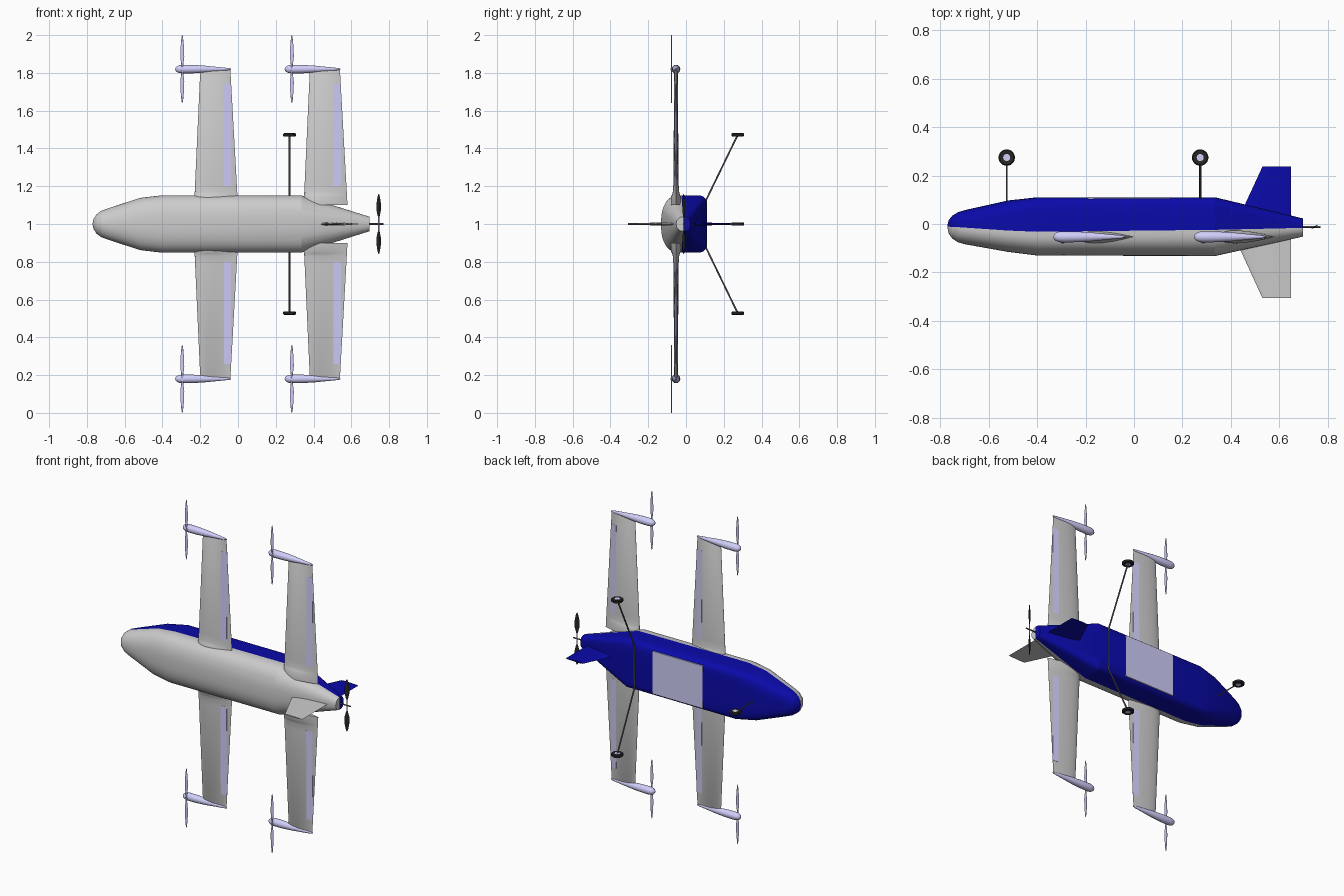
import bpy, bmesh, math
from mathutils import Vector

if "Cube" in bpy.data.objects:
    bpy.data.objects.remove(bpy.data.objects["Cube"])


def material(name, r, g, b):
    m = bpy.data.materials.new(name)
    m.diffuse_color = (r, g, b, 1)
    m.use_nodes = True
    m.node_tree.nodes["Principled BSDF"].inputs["Base Color"].default_value = m.diffuse_color
    return m


BLUE = material("blue", 0.003, 0.003, 0.4)
LILAC = material("lilac", 0.63, 0.62, 0.95)
BLACK = material("black", 0.02, 0.02, 0.02)
DARK = material("dark_grey", 0.12, 0.12, 0.13)


def loft(name, rings, mat=None, closed=True, caps=(True, True), angle=30):
    """Skin a list of equally long point rings."""
    bm = bmesh.new()
    vs = [[bm.verts.new(p) for p in ring] for ring in rings]
    n = len(rings[0])
    for a, b in zip(vs, vs[1:]):
        for i in range(n if closed else n - 1):
            j = (i + 1) % n
            bm.faces.new((a[i], a[j], b[j], b[i]))
    for use, ring in zip(caps, (vs[0], vs[-1])):
        if use:
            bm.faces.new(ring)
    bmesh.ops.recalc_face_normals(bm, faces=bm.faces)
    me = bpy.data.meshes.new(name)
    bm.to_mesh(me)
    bm.free()
    ob = bpy.data.objects.new(name, me)
    bpy.context.collection.objects.link(ob)
    if mat:
        me.materials.append(mat)
    bpy.ops.object.select_all(action='DESELECT')
    ob.select_set(True)
    bpy.context.view_layer.objects.active = ob
    bpy.ops.object.shade_smooth_by_angle(angle=math.radians(angle))
    return ob


def revolve(name, centre, profile, axis, mat=None, n=24):
    """Turn (position, radius) pairs around the x or z axis."""
    rings = []
    for h, r in profile:
        ring = []
        for i in range(n):
            t = 2 * math.pi * i / n
            c, s = r * math.cos(t), r * math.sin(t)
            ring.append(Vector(centre) + Vector((h, c, s) if axis == 'x' else (c, s, h)))
        rings.append(ring)
    return loft(name, rings, mat)


def rod(name, points, radius, mat):
    cu = bpy.data.curves.new(name, 'CURVE')
    cu.dimensions = '3D'
    cu.bevel_depth = radius
    cu.bevel_resolution = 2
    cu.use_fill_caps = True
    sp = cu.splines.new('POLY')
    sp.points.add(len(points) - 1)
    for p, co in zip(sp.points, points):
        p.co = (*co, 1)
    cu.materials.append(mat)
    ob = bpy.data.objects.new(name, cu)
    bpy.context.collection.objects.link(ob)


def half_thick(s, thick):
    return 5 * thick * (.2969 * math.sqrt(s) - .126 * s - .3516 * s**2 + .2843 * s**3 - .1026 * s**4)


def foil(le, te, thick, n=14):
    """Symmetrical aerofoil outline as (x, offset) pairs."""
    ss = [(1 - math.cos(math.pi * i / n)) / 2 for i in range(n + 1)]
    up = [(le + (te - le) * s, half_thick(s, thick)) for s in ss]
    return up + [(x, -t) for x, t in up[-1:0:-1]]


# Fuselage: x, half width, top y, seam y, belly y, top exponent, belly exponent
STATIONS = [
    (-.770, .004, -.014, -.010, -.006, 2, 2),
    (-.764, .028, -.040, -.011, .016, 2, 2),
    (-.750, .050, -.060, -.012, .034, 2, 2.2),
    (-.725, .069, -.076, -.013, .049, 2, 2.5),
    (-.695, .080, -.084, -.015, .058, 2.1, 3),
    (-.520, .138, -.115, -.027, .097, 2.4, 5),
    (-.400, .152, -.130, -.032, .110, 2.5, 8),
    (.335, .152, -.132, -.024, .110, 2.5, 8),
    (.697, .038, -.052, -.016, .023, 2, 3),
]


def half_section(x, w, edge, seam, power, n=32):
    pts = []
    for i in range(n + 1):
        t = math.pi * i / n
        c, s = math.cos(t), max(math.sin(t), 0)
        if i in (0, n):
            s = 0
        z = math.copysign(abs(c) ** (2 / power), c) * w
        pts.append((x, seam + (edge - seam) * s ** (2 / power), 1 + z))
    return pts


loft("upper_fuselage", [half_section(x, w, t, s, p) for x, w, t, s, b, p, q in STATIONS],
     None, False, (True, True), 14)
loft("lower_fuselage", [half_section(x, w, b, s, q) for x, w, t, s, b, p, q in STATIONS],
     BLUE, False, (True, True), 14)

# Belly hatch
loft("belly_hatch", [[(x, y, z) for x, z in ((-.19, .87), (.15, .87), (.15, 1.13), (-.19, 1.13))]
                     for y in (.1, .1115)], LILAC)

# Wings, control surfaces, pods and lift propellers
WY = -.053


def wing_at(d):
    k = (d - .15) / .66
    return -.23 + .03 * k, -.003 - .037 * k, .028 - .009 * (d - .21) / .6


def propeller(name, centre, radius, inner, chord, chord_dir, thick_dir, mat):
    """Two leaf-shaped blades along z."""
    u, v = Vector(chord_dir).normalized(), Vector(thick_dir).normalized()
    for side, label in ((1, "upper"), (-1, "lower")):
        rings = []
        for k, w in ((0, .3), (.15, .6), (.35, 1), (.6, .9), (.85, .55), (.97, .25), (1, .08)):
            mid = Vector(centre) + Vector((0, 0, side * (inner + (radius - inner) * k)))
            rings.append([mid + u * (chord * w / 2 * math.cos(a)) + v * (.0025 * math.sin(a))
                          for a in (2 * math.pi * i / 10 for i in range(10))])
        loft(f"{name}_{label}_blade", rings, mat)


POD = [(0, .001), (.003, .009), (.01, .016), (.022, .021), (.04, .023), (.10, .022),
       (.16, .018), (.23, .011), (.28, .006), (.295, .003)]

for dx, row in ((0, "front"), (.58, "rear")):
    for side, label in ((1, "left"), (-1, "right")):
        tag = f"{row}_{label}"
        rings = []
        for d, extra in ((.10, .024), (.145, .024), (.155, .013), (.17, .005), (.21, 0), (.81, 0), (.817, -.008)):
            le, te, th = wing_at(d)
            rings.append([(x + dx, WY + t, 1 + side * d) for x, t in foil(le, te, th + extra)])
        loft(f"{tag}_wing", rings)

        strip = []
        for d in (.2, .38, .56, .742):
            le, te, th = wing_at(d)
            ring = []
            for x, sg in ((-.075, 1), (-.036, 1), (-.036, -1), (-.075, -1)):
                s = min((x - le) / (te - le), 1)
                ring.append((x + dx, WY + sg * (half_thick(s, th) + .001), 1 + side * d))
            strip.append(ring)
        loft(f"{tag}_control_surface", strip, LILAC)

        pz = 1 + side * .82
        revolve(f"{tag}_motor_pod", (-.333 + dx, WY, pz), POD, 'x', LILAC)
        hub = (-.295 + dx, -.077, pz)
        propeller(f"{tag}_lift_propeller", hub, .18, .004, .021, (1, 0, 0), (0, 1, 0), LILAC)
        rod(f"{tag}_propeller_hub", [(hub[0], -.06, pz), (hub[0], -.081, pz)], .006, LILAC)

# Tail fins: (y, leading edge, thickness)
for name, spans, mat in (("upper_fin", ((-.04, .408, .02), (-.306, .53, .008)), None),
                         ("lower_fin", ((.01, .425, .02), (.237, .53, .008)), BLUE)):
    loft(name, [[(x, y, 1 + t) for x, t in foil(le, .648, th)] for y, le, th in spans], mat)

# Pusher propeller
rod("pusher_shaft", [(.69, -.012, 1), (.77, -.012, 1)], .004, None or DARK)
rod("pusher_hub", [(.745, -.012, .96), (.745, -.012, 1.04)], .003, LILAC)
propeller("pusher_propeller", (.745, -.012, 1), .158, .035, .03, (1, .6, 0), (-.6, 1, 0), BLACK)

# Landing gear
TYRE = [(-.007, .014), (-.009, .02), (-.009, .029), (-.005, .034), (.005, .034), (.009, .029), (.009, .02), (.007, .014)]
for name, x, z in (("nose", -.525, 1), ("left_main", .273, 1.472), ("right_main", .273, .528)):
    revolve(f"{name}_tyre", (x, .274, z), TYRE, 'z', BLACK)
    revolve(f"{name}_hub", (x, .274, z), [(-.008, .0145), (.008, .0145)], 'z', LILAC)
rod("nose_strut", [(-.525, .08, 1), (-.525, .274, 1)], .0035, DARK)
rod("main_strut", [(.273, .274, .528), (.273, .108, .87), (.273, .108, 1.13), (.273, .274, 1.472)], .0045, DARK)
